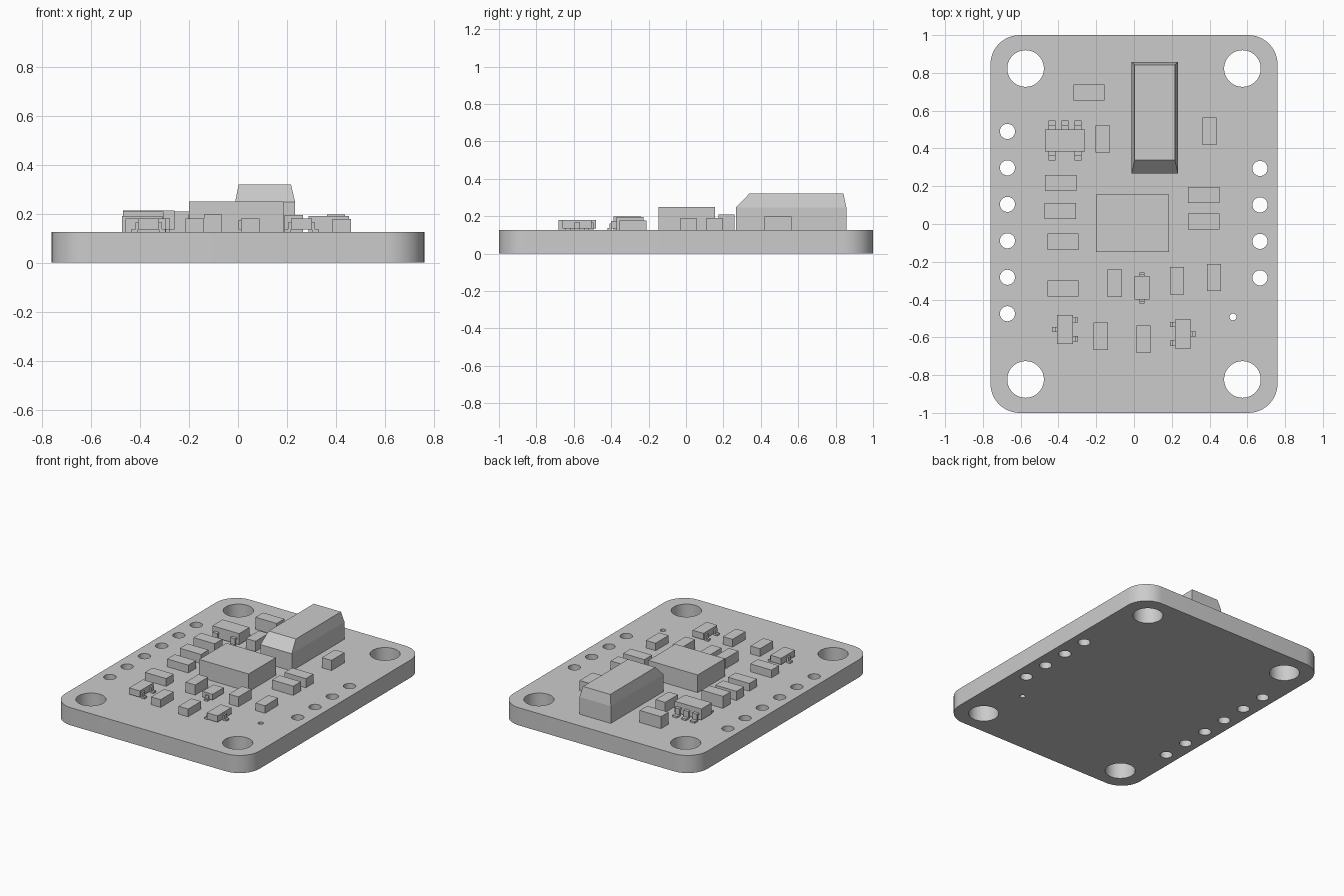
import bpy
import bmesh
import math
from mathutils import Matrix, Vector

cube = bpy.data.objects.get("Cube")
if cube:
    bpy.data.objects.remove(cube, do_unlink=True)

TOP = 0.125  # upper face of the board

grey = bpy.data.materials.new("plain grey")
grey.use_nodes = True
grey.diffuse_color = (0.6, 0.6, 0.6, 1)
grey.node_tree.nodes["Principled BSDF"].inputs["Base Color"].default_value = grey.diffuse_color


def finish(name, bm):
    """Turn a bmesh into a named, coloured object."""
    bmesh.ops.recalc_face_normals(bm, faces=bm.faces)
    mesh = bpy.data.meshes.new(name)
    bm.to_mesh(mesh)
    bm.free()
    mesh.materials.append(grey)
    obj = bpy.data.objects.new(name, mesh)
    bpy.context.collection.objects.link(obj)
    return obj


def add_prism(bm, points, offset):
    """Extrude a closed outline along an offset."""
    face = bm.faces.new([bm.verts.new(p) for p in points])
    result = bmesh.ops.extrude_face_region(bm, geom=[face], use_keep_orig=True)
    moved = [g for g in result["geom"] if isinstance(g, bmesh.types.BMVert)]
    bmesh.ops.translate(bm, verts=moved, vec=offset)


def box(name, x, y, width, depth, bottom, top):
    bm = bmesh.new()
    place = Matrix.Translation((x, y, (bottom + top) / 2)) @ Matrix.Diagonal((width, depth, top - bottom, 1))
    bmesh.ops.create_cube(bm, size=1, matrix=place)
    return finish(name, bm)


def lead(name, root, direction, length, width, height):
    """Gull-wing lead: a bent strip leaving the body, dropping to a foot."""
    t = 0.012
    out = Vector((direction[0], direction[1], 0))
    side = Vector((-out.y, out.x, 0)) * width
    knee = length * 0.45
    profile = [(-0.01, height), (knee, height), (knee, TOP + t), (length, TOP + t),
               (length, TOP), (knee - t, TOP), (knee - t, height - t), (-0.01, height - t)]
    start = Vector((root[0], root[1], 0)) - side / 2
    bm = bmesh.new()
    add_prism(bm, [start + out * d + Vector((0, 0, z)) for d, z in profile], side)
    return finish(name, bm)


# Board with rounded corners
half_x, half_y, radius = 0.76, 1.0, 0.155
outline = []
for quarter, (sx, sy) in enumerate([(1, 1), (-1, 1), (-1, -1), (1, -1)]):
    for step in range(13):
        a = math.pi / 2 * (quarter + step / 12)
        outline.append((sx * (half_x - radius) + radius * math.cos(a),
                        sy * (half_y - radius) + radius * math.sin(a), 0))
bm = bmesh.new()
add_prism(bm, outline, (0, 0, TOP))
board = finish("circuit_board", bm)

# Mounting holes, pin holes and a small locating hole
holes = [(sx * 0.574, sy * 0.823, 0.097) for sx in (-1, 1) for sy in (-1, 1)]
holes += [(-0.67, 0.49 - 0.193 * i, 0.04) for i in range(6)]
holes += [(0.667, 0.294 - 0.193 * i, 0.04) for i in range(4)]
holes.append((0.524, -0.492, 0.018))
bm = bmesh.new()
for x, y, r in holes:
    bmesh.ops.create_cone(bm, cap_ends=True, segments=40, radius1=r, radius2=r, depth=0.5,
                          matrix=Matrix.Translation((x, y, TOP / 2)))
cutter = finish("hole_cutter", bm)
cutter.hide_render = True
cut = board.modifiers.new("holes", "BOOLEAN")
cut.operation = "DIFFERENCE"
cut.solver = "EXACT"
cut.object = cutter
bpy.context.view_layer.objects.active = board
board.select_set(True)
bpy.ops.object.modifier_apply(modifier=cut.name)
bpy.data.objects.remove(cutter, do_unlink=True)
bpy.ops.object.shade_smooth_by_angle(angle=math.radians(30))

# Connector: straight lower body, tapered upper body with a sloping front
bm = bmesh.new()
rings = []
for x0, x1, y0, y1, z in [(-0.012, 0.233, 0.268, 0.857, TOP),
                          (-0.012, 0.233, 0.268, 0.857, 0.247),
                          (0.003, 0.216, 0.338, 0.842, 0.32)]:
    rings.append([bm.verts.new(p) for p in [(x0, y0, z), (x1, y0, z), (x1, y1, z), (x0, y1, z)]])
bm.faces.new(rings[0])
bm.faces.new(rings[-1])
for low, high in zip(rings, rings[1:]):
    for i in range(4):
        j = (i + 1) % 4
        bm.faces.new([low[i], low[j], high[j], high[i]])
finish("connector", bm)

# Main chip
box("main_chip", -0.007, 0.004, 0.387, 0.303, TOP, 0.25)

# Small block components: position and top height
lying = [(-0.238, 0.696, 0.21), (-0.387, 0.216, 0.21), (-0.39, 0.068, 0.19), (-0.376, -0.094, 0.18),
         (-0.376, -0.342, 0.18), (0.37, 0.153, 0.19), (0.37, 0.013, 0.19)]
upright = [(-0.165, 0.45, 0.197), (-0.102, -0.314, 0.197), (0.227, -0.3, 0.195), (0.423, -0.283, 0.178),
           (0.4, 0.492, 0.197), (-0.176, -0.594, 0.18), (0.05, -0.61, 0.18)]
for i, (x, y, top) in enumerate(lying):
    box(f"lying_block_{i + 1}", x, y, 0.166, 0.085, TOP, top)
for i, (x, y, top) in enumerate(upright):
    box(f"upright_block_{i + 1}", x, y, 0.075, 0.145, TOP, top)

# Five-lead regulator
box("regulator_body", -0.365, 0.442, 0.21, 0.116, 0.135, 0.213)
for i in (-1, 0, 1):
    lead(f"regulator_back_lead_{i + 2}", (-0.365 + 0.069 * i, 0.5), (0, 1), 0.048, 0.036, 0.18)
    if i:
        lead(f"regulator_front_lead_{i + 2}", (-0.365 + 0.069 * i, 0.384), (0, -1), 0.048, 0.036, 0.18)

# Two three-lead transistors, mirrored to each other
for name, x, y, s in [("left_transistor", 0.259, -0.582, -1), ("right_transistor", -0.365, -0.558, 1)]:
    box(name + "_body", x, y, 0.084, 0.154, 0.135, 0.18)
    for j in (-1, 1):
        lead(f"{name}_pair_lead_{j + 2}", (x + s * 0.042, y + j * 0.05), (s, 0), 0.027, 0.028, 0.165)
    lead(name + "_single_lead", (x - s * 0.042, y), (-s, 0), 0.027, 0.028, 0.165)

# Diode with a lead at each end
box("diode_body", 0.042, -0.338, 0.079, 0.125, 0.135, 0.175)
for s in (-1, 1):
    lead(f"diode_lead_{s + 2}", (0.042, -0.338 + s * 0.0625), (0, s), 0.02, 0.026, 0.16)
